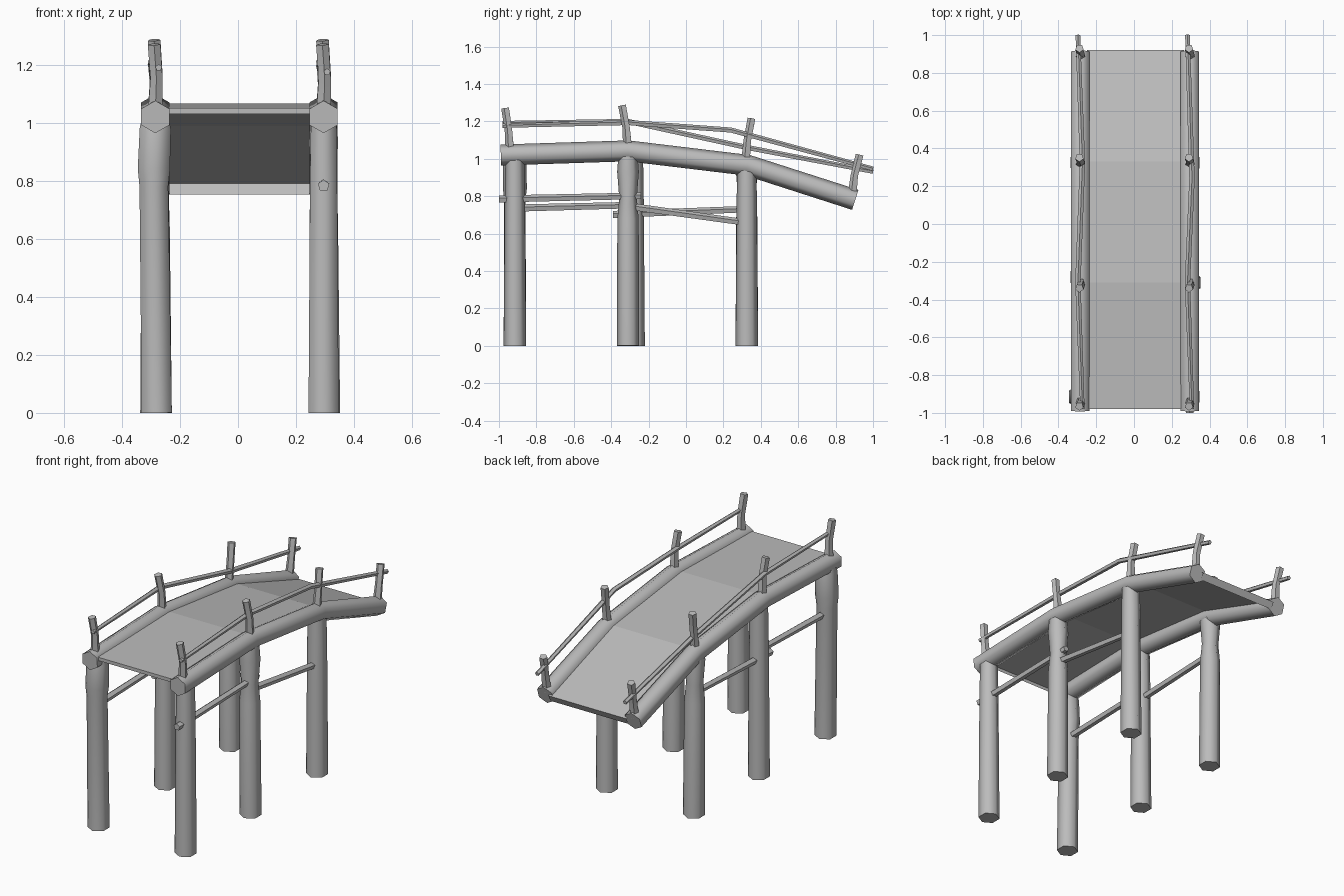
import bpy, bmesh, math
from mathutils import Vector

if "Cube" in bpy.data.objects:
    bpy.data.objects.remove(bpy.data.objects["Cube"], do_unlink=True)

grey = bpy.data.materials.new("weathered_grey")
grey.use_nodes = True
colour = (0.5, 0.5, 0.5, 1)
grey.diffuse_color = colour
grey.node_tree.nodes["Principled BSDF"].inputs["Base Color"].default_value = colour


def finish(name, bm):
    bmesh.ops.recalc_face_normals(bm, faces=bm.faces)
    mesh = bpy.data.meshes.new(name)
    bm.to_mesh(mesh)
    bm.free()
    mesh.materials.append(grey)
    mesh.shade_smooth()
    mesh.set_sharp_from_angle(angle=math.radians(65))
    obj = bpy.data.objects.new(name, mesh)
    bpy.context.collection.objects.link(obj)
    return obj


def log(name, points, radii, sides=6):
    """Closed faceted log swept along a path in a side plane."""
    pts = [Vector(p) for p in points]
    bm = bmesh.new()
    rings = []
    for i, p in enumerate(pts):
        along = (pts[min(i + 1, len(pts) - 1)] - pts[max(i - 1, 0)]).normalized()
        across = Vector((1, 0, 0))
        across = (across - along * across.dot(along)).normalized()
        up = across.cross(along)
        ring = []
        for k in range(sides):
            a = math.tau * k / sides
            ring.append(bm.verts.new(p + (across * math.sin(a) + up * math.cos(a)) * radii[i]))
        rings.append(ring)
    for a, b in zip(rings, rings[1:]):
        for k in range(sides):
            n = (k + 1) % sides
            bm.faces.new((a[k], a[n], b[n], b[k]))
    bm.faces.new(rings[0])
    bm.faces.new(rings[-1])
    return finish(name, bm)


# Shared arched line of the walkway: (y, z)
arch = [(-0.99, 1.02), (-0.31, 1.042), (0.33, 0.965), (0.905, 0.78)]

# Deck sheet with a short lip at each end
bm = bmesh.new()
deck_line = [(-0.98, 1.03), (-0.98, 1.05), (-0.31, 1.066), (0.33, 0.988), (0.92, 0.79), (0.9, 0.752)]
rows = [[bm.verts.new((x, y, z)) for x in (-0.25, 0.265)] for y, z in deck_line]
for a, b in zip(rows, rows[1:]):
    bm.faces.new((a[0], a[1], b[1], b[0]))
deck = finish("deck", bm)
deck.data.set_sharp_from_angle(angle=math.radians(5))
if deck.data.polygons[2].normal.z < 0:
    deck.data.flip_normals()

for side, x in (("right", -0.285), ("left", 0.295)):
    right = side == "right"
    # Side beam
    log(side + "_beam", [(x, y, z) for y, z in arch], [0.056] * 4)

    # Three supporting legs, one on each side with a knotted top
    for name, y, top in (("front", -0.915, 1.03), ("middle", -0.31, 1.04), ("back", 0.325, 0.97)):
        if right and name == "middle":
            y += 0.03
        knot = right == (name != "middle")
        if knot and name == "front":
            path = [(x + 0.005, y, 0), (x - 0.005, y, 0.78), (x - 0.005, y, 0.84), (x, y, 0.98), (x, y, top)]
            radii = [0.06, 0.057, 0.064, 0.062, 0.05]
        elif knot:
            path = [(x + 0.005, y, 0), (x, y, 0.68), (x, y, 0.79), (x, y, 0.93), (x, y, top)]
            radii = [0.06, 0.057, 0.047, 0.058, 0.05]
        else:
            path = [(x, y, 0), (x, y, 0.8), (x, y, top)]
            radii = [0.06, 0.054, 0.05]
        log(f"{side}_{name}_leg", path, radii)

    # Railing posts, each leaning and slightly crooked
    posts = [(-0.94, 1.04, -0.965, 1.27), (-0.31, 1.06, -0.34, 1.285),
             (0.32, 0.98, 0.352, 1.215), (0.89, 0.8, 0.93, 1.02)]
    for i, (y0, z0, y1, z1) in enumerate(posts):
        mid = (x + 0.004, y0 + (y1 - y0) * 0.3, (z0 + z1) / 2)
        log(f"{side}_post_{i + 1}", [(x, y0, z0), mid, (x - 0.004, y1, z1)], [0.026, 0.022, 0.023], 5)

    # Handrail
    if right:
        rail = [(-0.98, 1.19), (-0.31, 1.198), (0.32, 1.06), (1.0, 0.93)]
    else:
        rail = [(-0.98, 1.175), (-0.31, 1.192), (0.24, 1.152), (1.0, 0.945)]
    log(side + "_handrail", [(x + 0.012 * (-1) ** i, y, z) for i, (y, z) in enumerate(rail)],
        [0.012, 0.015, 0.015, 0.013], 5)

    # Lower braces between the legs
    if right:
        braces = [(-0.88, 0.735, -0.3, 0.75), (-0.39, 0.7, 0.3, 0.728)]
    else:
        braces = [(-1.0, 0.783, -0.24, 0.8), (-0.31, 0.745, 0.3, 0.66)]
    for i, (y0, z0, y1, z1) in enumerate(braces):
        log(f"{side}_brace_{i + 1}", [(x, y0, z0), (x, y1, z1)], [0.021, 0.019], 5)
